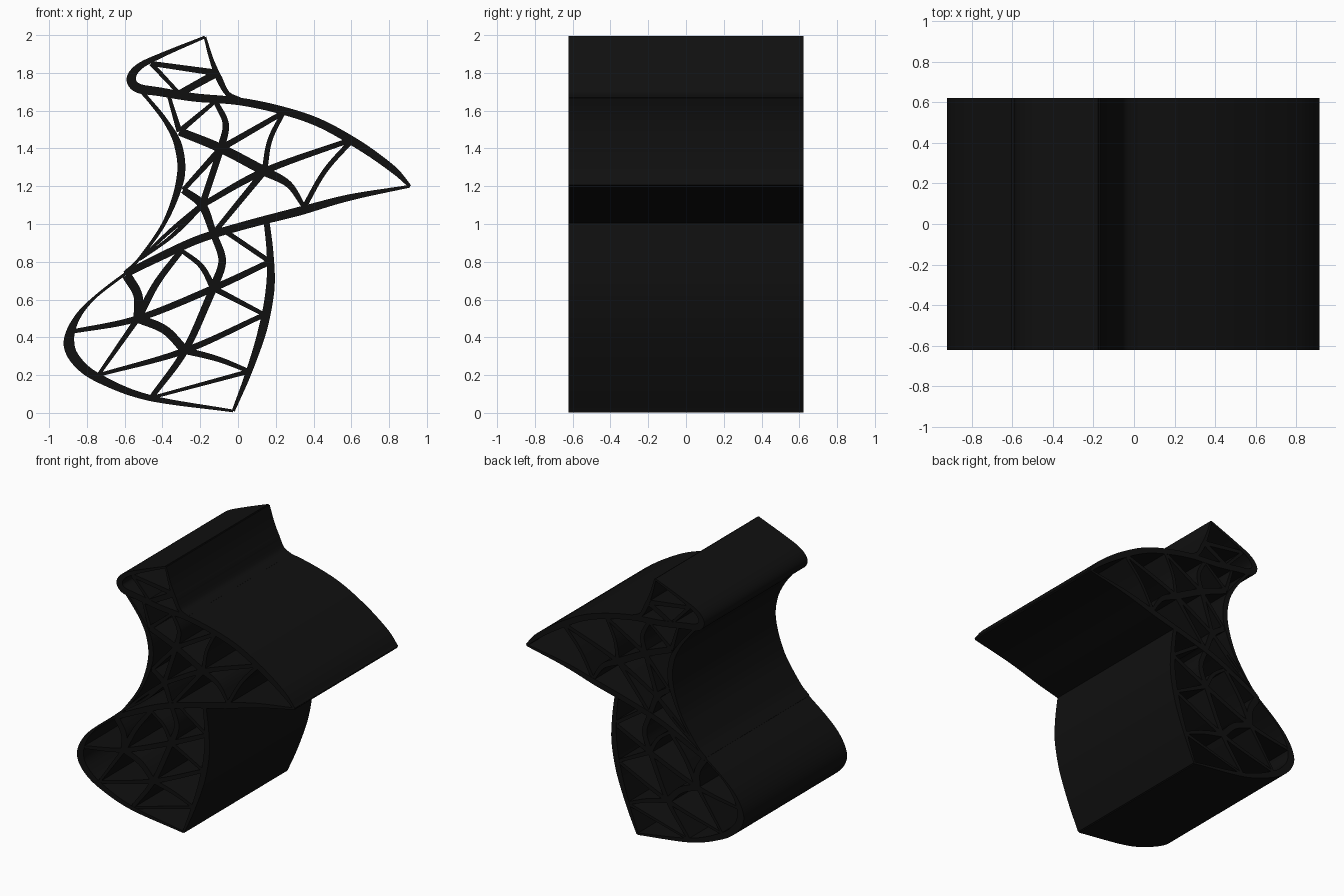
import bpy
import bmesh
from mathutils import Vector

HALF_DEPTH = 0.622
STEPS = 10

default_cube = bpy.data.objects.get("Cube")
if default_cube:
    bpy.data.objects.remove(default_cube, do_unlink=True)

black = bpy.data.materials.new("matte_black")
black.use_nodes = True
colour = (0.005, 0.005, 0.005, 1)
black.diffuse_color = colour
black.node_tree.nodes["Principled BSDF"].inputs["Base Color"].default_value = colour


def smooth_path(points, widths):
    """Catmull-Rom centre line with interpolated widths."""
    pts = [Vector(p) for p in points]
    pts = [2 * pts[0] - pts[1]] + pts + [2 * pts[-1] - pts[-2]]
    spans = len(points) - 1
    line = []
    for i in range(spans * STEPS + 1):
        k = min(i // STEPS, spans - 1)
        t = i / STEPS - k
        a, b, c, d = pts[k:k + 4]
        pos = 0.5 * (2 * b + (c - a) * t + (2 * a - 5 * b + 4 * c - d) * t ** 2
                     + (3 * b - a - 3 * c + d) * t ** 3)
        u = i / (spans * STEPS) * (len(widths) - 1)
        j = min(int(u), len(widths) - 2)
        line.append((pos, widths[j] + (widths[j + 1] - widths[j]) * (u - j)))
    return line


def ribbon(name, points, widths, half_depth=HALF_DEPTH):
    """Wall of varying thickness along a path, running from front to back."""
    line = smooth_path(points, widths)
    bm = bmesh.new()
    rings = []
    for i, (pos, width) in enumerate(line):
        tangent = line[min(i + 1, len(line) - 1)][0] - line[max(i - 1, 0)][0]
        side = Vector((-tangent.y, tangent.x)).normalized() * width / 2
        p, q = pos + side, pos - side
        rings.append([bm.verts.new((v.x, y, v.y)) for v, y in (
            (p, -half_depth), (q, -half_depth), (q, half_depth), (p, half_depth))])
    for r, s in zip(rings, rings[1:]):
        for k in range(4):
            n = (k + 1) % 4
            bm.faces.new((r[k], r[n], s[n], s[k]))
    bm.faces.new(rings[0])
    bm.faces.new(rings[-1][::-1])
    bmesh.ops.recalc_face_normals(bm, faces=bm.faces)
    mesh = bpy.data.meshes.new(name)
    bm.to_mesh(mesh)
    bm.free()
    mesh.materials.append(black)
    obj = bpy.data.objects.new(name, mesh)
    bpy.context.collection.objects.link(obj)
    bpy.ops.object.select_all(action="DESELECT")
    obj.select_set(True)
    bpy.context.view_layer.objects.active = obj
    bpy.ops.object.shade_smooth_by_angle()


# Outer shell
ribbon("head_and_back_shell",
       [(-.175, 1.99), (-.39, 1.9), (-.52, 1.835), (-.565, 1.77), (-.53, 1.72),
        (-.415, 1.7), (-.23, 1.67), (0, 1.65), (.22, 1.605), (.43, 1.535),
        (.645, 1.415), (.82, 1.29), (.91, 1.2)],
       [.014, .025, .035, .05, .05, .046, .044, .04, .042, .044, .046, .038, .016])
ribbon("head_right_shell",
       [(-.175, 1.99), (-.14, 1.87), (-.1, 1.77), (-.055, 1.69), (.01, 1.655)],
       [.014, .022, .034, .026, .03])
ribbon("neck_shell",
       [(-.52, 1.71), (-.47, 1.655), (-.38, 1.54), (-.315, 1.41), (-.305, 1.24),
        (-.385, 1.015), (-.52, .82), (-.6, .74)],
       [.02, .02, .026, .042, .042, .022, .015, .02])
ribbon("tail_shell",
       [(-.56, .765), (-.76, .61), (-.86, .49), (-.895, .37), (-.85, .27),
        (-.73, .18), (-.47, .08), (-.025, .01)],
       [.015, .015, .034, .058, .054, .046, .032, .014])
ribbon("belly_shell",
       [(-.025, .01), (.055, .21), (.13, .44), (.17, .655), (.17, .84), (.15, 1.025)],
       [.016, .032, .046, .046, .036, .03])
ribbon("wing_underside",
       [(.91, 1.2), (.59, 1.14), (.325, 1.068), (.035, .993), (-.205, .92),
        (-.415, .825), (-.595, .735)],
       [.014, .034, .046, .042, .042, .042, .035])

# Joints shared by the inner ribs
J = dict(
    brow=(-.46, 1.85), nape=(-.11, 1.8), crown=(-.31, 1.69), throat=(-.37, 1.69),
    shoulder=(-.12, 1.65), neck=(-.31, 1.49), star=(-.09, 1.4), wing_star=(.14, 1.28),
    back=(.24, 1.59), far_back=(.61, 1.45), wing_low=(.35, 1.09), waist=(-.29, 1.18),
    hub=(-.19, 1.1), belt=(-.13, .95), flank=(-.52, .81), belt_left=(-.3, .86),
    belt_right=(-.08, .97), side=(.17, .8), core=(-.13, .66), side_low=(.14, .52),
    rear_hub=(-.53, .5), tail=(-.88, .43), low_hub=(-.28, .33), foot_side=(.06, .22),
    sole_left=(-.74, .2), sole=(-.46, .08), corner=(-.59, .73))


def rib(name, route, *widths, bulge=0):
    """Inner rib through named joints; a bulge bows a two-joint rib sideways."""
    points = [Vector(J[j]) for j in route.split()]
    if bulge:
        a, b = points
        d = b - a
        points.insert(1, (a + b) / 2 + Vector((-d.y, d.x)) * bulge)
    ribbon(name, points, widths, HALF_DEPTH - .002)


# Head ribs
rib("head_cross_rib", "brow nape", .026, .034)
rib("head_front_rib", "brow crown", .024, .02)
rib("head_rear_rib", "nape crown", .04, .036)

# Neck and wing ribs
rib("throat_rib", "throat neck", .018, .03)
rib("neck_upper_rib", "shoulder neck", .02, .03)
rib("shoulder_arc", "shoulder star", .026, .04, bulge=.16)
rib("neck_arc", "neck star wing_star", .044, .048, .05)
rib("wing_arc", "wing_star wing_low", .05, .022, bulge=.12)
rib("back_rib", "back star", .026, .034)
rib("back_arc", "back wing_star", .022, .03, bulge=-.07)
rib("far_back_rib", "far_back wing_star hub", .026, .036, .03)
rib("far_wing_arc", "far_back wing_low", .026, .026, bulge=-.05)
rib("star_waist_rib", "star waist", .034, .024)
rib("star_hub_rib", "star hub", .034, .034)
rib("waist_arc", "waist hub belt", .036, .046, .036)
rib("wing_belt_rib", "wing_star belt", .034, .026)
rib("flank_upper_rib", "hub flank", .03, .012, bulge=.04)
rib("flank_lower_rib", "hub flank", .03, .012, bulge=-.02)

# Body ribs
rib("core_arc", "belt core", .036, .044, bulge=.16)
rib("core_low_rib", "core low_hub sole", .04, .036, .026)
rib("belt_side_rib", "belt_right side", .026, .026)
rib("middle_rib", "side core rear_hub tail", .03, .036, .034, .022)
rib("belt_core_arc", "belt_left core", .022, .034, bulge=.1)
rib("core_side_rib", "core side_low", .032, .022)
rib("belt_rear_rib", "belt_left rear_hub", .03, .04, bulge=-.04)
rib("rear_sole_rib", "rear_hub sole_left", .03, .018)
rib("rear_arc", "corner rear_hub", .05, .046, bulge=.13)
rib("low_arc", "rear_hub low_hub", .046, .046, bulge=.1)
rib("foot_rib", "low_hub foot_side", .036, .022, bulge=.03)
rib("low_cross_rib", "side_low low_hub sole_left", .026, .034, .018)
rib("foot_sole_rib", "foot_side sole", .024, .016)
